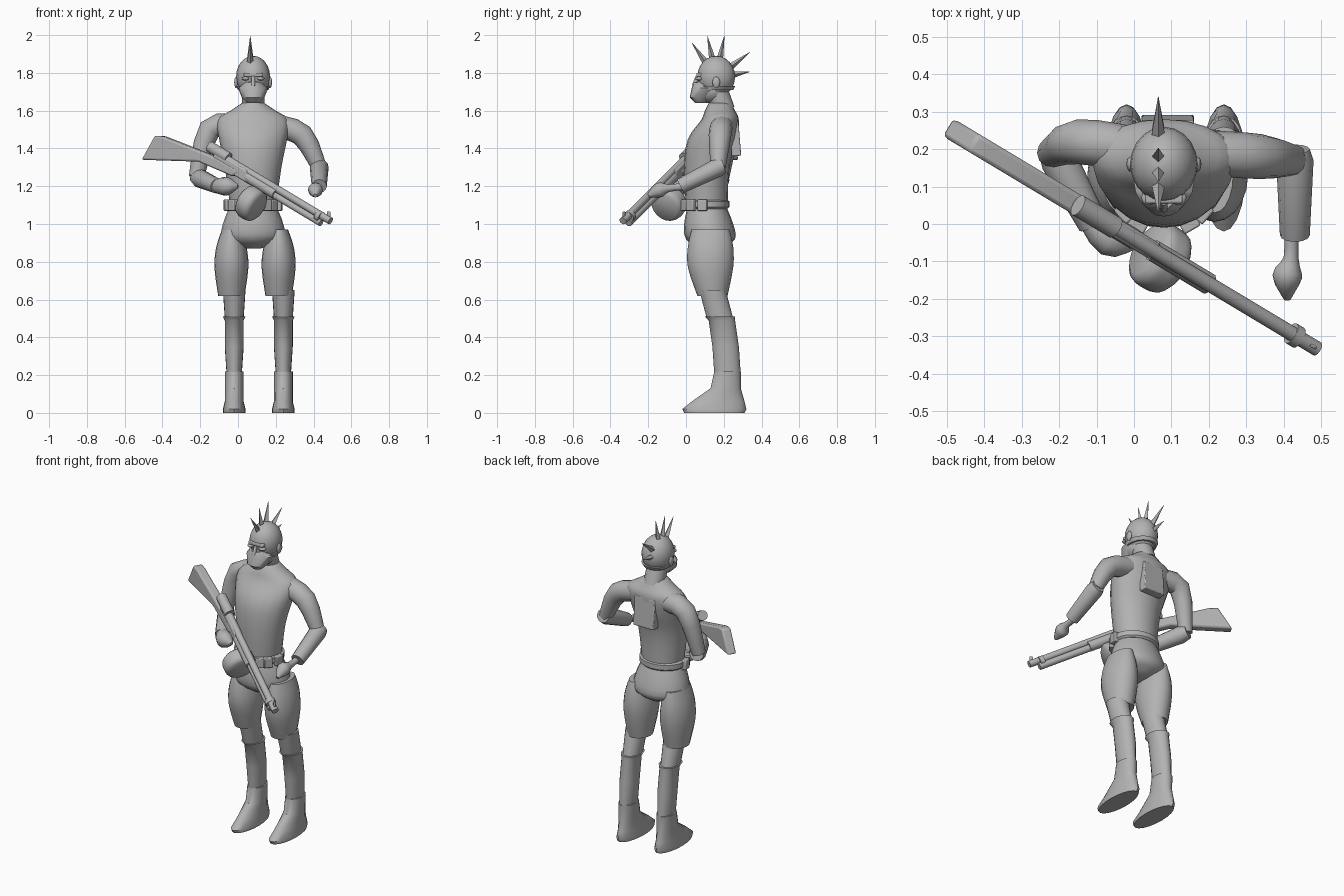
import bpy, bmesh, math
from mathutils import Vector, Matrix

old = bpy.data.objects.get("Cube")
if old:
    bpy.data.objects.remove(old, do_unlink=True)

grey = bpy.data.materials.new("plain_grey")
grey.use_nodes = True
grey.diffuse_color = (.45, .45, .45, 1)
grey.node_tree.nodes["Principled BSDF"].inputs["Base Color"].default_value = grey.diffuse_color

AXES = [Vector(column) for column in Matrix.Identity(3)]
SIDES = (("right", -1), ("left", 1))
MIDDLE = .08


def finish(name, bm, angle=50, bevel=0):
    """Turn a bmesh into a smooth shaded object with sharp edges kept."""
    bmesh.ops.recalc_face_normals(bm, faces=bm.faces)
    mesh = bpy.data.meshes.new(name)
    bm.to_mesh(mesh)
    bm.free()
    mesh.materials.append(grey)
    part = bpy.data.objects.new(name, mesh)
    bpy.context.collection.objects.link(part)
    if bevel:
        modifier = part.modifiers.new("soft_edges", "BEVEL")
        modifier.width, modifier.segments = bevel, 2
    bpy.ops.object.select_all(action="DESELECT")
    bpy.context.view_layer.objects.active = part
    part.select_set(True)
    bpy.ops.object.shade_smooth_by_angle(angle=math.radians(angle))


def flow(rows, steps):
    """Fill in a smooth curve through the given rows."""
    filled = []
    last = len(rows) - 1
    for i in range(last):
        near = rows[max(i - 1, 0)], rows[i], rows[i + 1], rows[min(i + 2, last)]
        for k in range(steps):
            t = k / steps
            filled.append([b + t / 2 * (c - a + t * (2 * a - 5 * b + 4 * c - d + t * (3 * (b - c) + d - a)))
                           for a, b, c, d in zip(*near)])
    return filled + [rows[last]]


def circle(sides):
    turns = [math.tau * i / sides for i in range(sides)]
    return [(math.cos(turn), math.sin(turn)) for turn in turns]


def skin(name, rings, angle):
    """Bridge equal rings of points and cap both ends."""
    bm = bmesh.new()
    loops = [[bm.verts.new(point) for point in ring] for ring in rings]
    for lower, upper in zip(loops, loops[1:]):
        for i in range(len(lower)):
            bm.faces.new((lower[i - 1], lower[i], upper[i], upper[i - 1]))
    bm.faces.new(loops[0])
    bm.faces.new(loops[-1])
    finish(name, bm, angle)


def stack(name, x, rows, steps=3, sides=20, angle=40):
    """Level oval rings: height, depth position, half width, half depth."""
    skin(name, [[(x + wide * c, y + deep * s, z) for c, s in circle(sides)]
                for z, y, wide, deep in flow(rows, steps)], angle)


def limb(name, rows, steps=3, sides=12, angle=40):
    """Round rings square to a path: x, y, z, radius."""
    rows = flow(rows, steps)
    path = [Vector(row[:3]) for row in rows]
    span = path[-1] - path[0]
    guide = min(AXES, key=lambda axis: abs(span.dot(axis)))
    rings = []
    for i, point in enumerate(path):
        along = path[min(i + 1, len(path) - 1)] - path[max(i - 1, 0)]
        u = along.cross(guide).normalized()
        v = along.cross(u).normalized()
        rings.append([point + rows[i][3] * (u * c + v * s) for c, s in circle(sides)])
    skin(name, rings, angle)


def ball(name, place, size):
    bm = bmesh.new()
    shape = Matrix.Translation(place) @ Matrix.Diagonal((*size, 1))
    bmesh.ops.create_uvsphere(bm, u_segments=20, v_segments=12, radius=1, matrix=shape)
    finish(name, bm)


def box(name, place, size, turn=0, tilt=0):
    bm = bmesh.new()
    shape = (Matrix.Translation(place) @ Matrix.Rotation(turn, 4, "Z")
             @ Matrix.Rotation(tilt, 4, "X") @ Matrix.Diagonal((*size, 1)))
    bmesh.ops.create_cube(bm, size=1, matrix=shape)
    finish(name, bm, bevel=.005)


# Torso, pelvis and neck
stack("torso", MIDDLE, [(1.08, .11, .12, .11), (1.3, .11, .15, .12), (1.45, .14, .18, .13),
                        (1.55, .18, .19, .1), (1.6, .18, .12, .08), (1.64, .18, .06, .06)])
stack("pelvis", MIDDLE, [(1.1, .11, .12, .1), (1, .12, .16, .13), (.92, .13, .16, .13), (.87, .13, .04, .06)])
limb("neck", [(MIDDLE, .2, 1.6, .06), (MIDDLE, .15, 1.74, .06)])

# Legs with flared breeches, shin guards and boots
for tag, side in SIDES:
    stack(tag + "_thigh", .09 + side * .125, [(.97, .13, .05, .1), (.88, .13, .08, .12), (.77, .13, .09, .12),
                                              (.62, .14, .07, .08)])
    x = .11 + side * .13
    stack(tag + "_knee", x, [(.65, .14, .06, .07), (.5, .18, .05, .07)])
    stack(tag + "_shin", x, [(.51, .18, .06, .08), (.49, .19, .05, .07), (.35, .21, .05, .07),
                             (.2, .22, .04, .07)], steps=1)
    stack(tag + "_boot", x, [(0, .15, .06, .16), (.02, .15, .06, .17), (.06, .17, .05, .14),
                             (.13, .21, .05, .08), (.22, .22, .05, .07)], steps=1)

# Arms: one hangs forward, one holds the gun
limb("left_upper_arm", [(.2, .19, 1.52, .06), (.34, .18, 1.47, .06), (.43, .17, 1.3, .04)])
limb("left_forearm", [(.43, .2, 1.31, .04), (.43, .17, 1.3, .05), (.43, -.03, 1.2, .04)], steps=1)
limb("left_hand", [(.42, 0, 1.2, .02), (.42, -.09, 1.19, .02), (.41, -.14, 1.18, .04), (.41, -.2, 1.15, .01)])
limb("right_upper_arm", [(0, .2, 1.52, .06), (-.15, .22, 1.5, .06), (-.22, .19, 1.25, .04)])
limb("right_forearm", [(-.22, .21, 1.25, .04), (-.2, .17, 1.24, .05), (-.11, 0, 1.2, .04)], steps=1)
limb("right_hand", [(-.13, .03, 1.2, .03), (-.06, -.04, 1.2, .05), (0, -.06, 1.2, .01)])

# Head, mask and face
ball("skull", (MIDDLE, .16, 1.78), (.09, .1, .11))
ball("jaw", (MIDDLE, .13, 1.71), (.07, .09, .07))
stack("mask", MIDDLE, [(1.64, .08, .03, .03), (1.67, .08, .06, .06), (1.72, .11, .08, .08), (1.75, .11, .04, .07)], steps=1)
stack("mask_strap", MIDDLE, [(1.71, .15, .08, .1), (1.73, .16, .09, .1)])
limb("nose", [(MIDDLE, .06, 1.78, .01), (MIDDLE, .04, 1.73, .01)])
box("brow", (MIDDLE, .07, 1.79), (.1, .03, .02))
for tag, side in SIDES:
    ball(tag + "_eye", (MIDDLE + side * .04, .07, 1.77), (.02, .02, .01))
    ball(tag + "_ear", (MIDDLE + side * .09, .16, 1.75), (.01, .02, .03))

# Fan of head spikes
heart = Vector((.065, .16, 1.775))
for degrees in (125, 102, 79, 37, 10):
    reach = .225 if degrees > 20 else .18
    ray = Vector((0, math.cos(math.radians(degrees)), math.sin(math.radians(degrees))))
    limb(f"head_spike_{degrees}", [(*(heart + ray * .08), .02), (*(heart + ray * reach), .001)], steps=1, sides=4)

# Belt with pouches, and the back plate
stack("belt", MIDDLE, [(1.08, .11, .13, .11), (1.09, .11, .14, .12), (1.12, .11, .14, .12), (1.13, .11, .12, .1)], steps=1)
for tag, side in SIDES:
    for degrees in (10, 40, 60):
        swing = math.radians(degrees)
        place = MIDDLE + side * .14 * math.cos(swing), .11 - .13 * math.sin(swing), 1.1
        box(f"{tag}_belt_pouch_{degrees}", place, (.03, .05, .06), -side * swing)
box("back_plate", (.09, .26, 1.45), (.14, .05, .18), tilt=.08)


# Long gun, laid in one slanted upright plane
def bore(x, rise=0):
    """Point on the line of the barrel, or straight above it."""
    return Vector((x, -.04 - .6 * x, 1.31 - .6 * x + rise))


across = Vector((.6, 1, 0)).normalized()


def plate(name, outline, thickness):
    bm = bmesh.new()
    face = bm.faces.new([bm.verts.new(bore(*point) - across * thickness / 2) for point in outline])
    pushed = bmesh.ops.extrude_face_region(bm, geom=[face])["geom"]
    corners = [item for item in pushed if isinstance(item, bmesh.types.BMVert)]
    bmesh.ops.translate(bm, vec=across * thickness, verts=corners)
    finish(name, bm, bevel=.01)


def pipe(name, start, end, radius, rise=0):
    limb(name, [(*bore(start, rise), radius), (*bore(end, rise), radius)], steps=1)


plate("gun_stock", [(-.5, -.27), (-.43, -.1), (-.39, -.08), (-.1, -.02), (.02, -.02), (-.02, -.07), (-.2, -.1)], .055)
plate("gun_receiver", [(-.12, .01), (.06, .01), (.06, -.06), (-.12, -.06)], .05)
pipe("gun_breech", -.15, -.05, .03, .01)
pipe("gun_barrel", -.12, .49, .02)
pipe("gun_under_tube", 0, .44, .02, -.04)
pipe("gun_grip_sleeve", .05, .2, .03, -.03)
pipe("gun_barrel_band", .42, .44, .03, -.01)
box("gun_sight", bore(.48, .03), (.02, .01, .03), turn=-.5)

# Rounded drum hanging under the gun
centre = Vector((.07, -.09, 1.11))
axis = (bore(1) - bore(0)).normalized()
limb("drum", [(*(centre + axis * k * .012), .093 * math.sqrt(1 - (k / 5) ** 4)) for k in range(-4, 5)], steps=1, sides=20)
